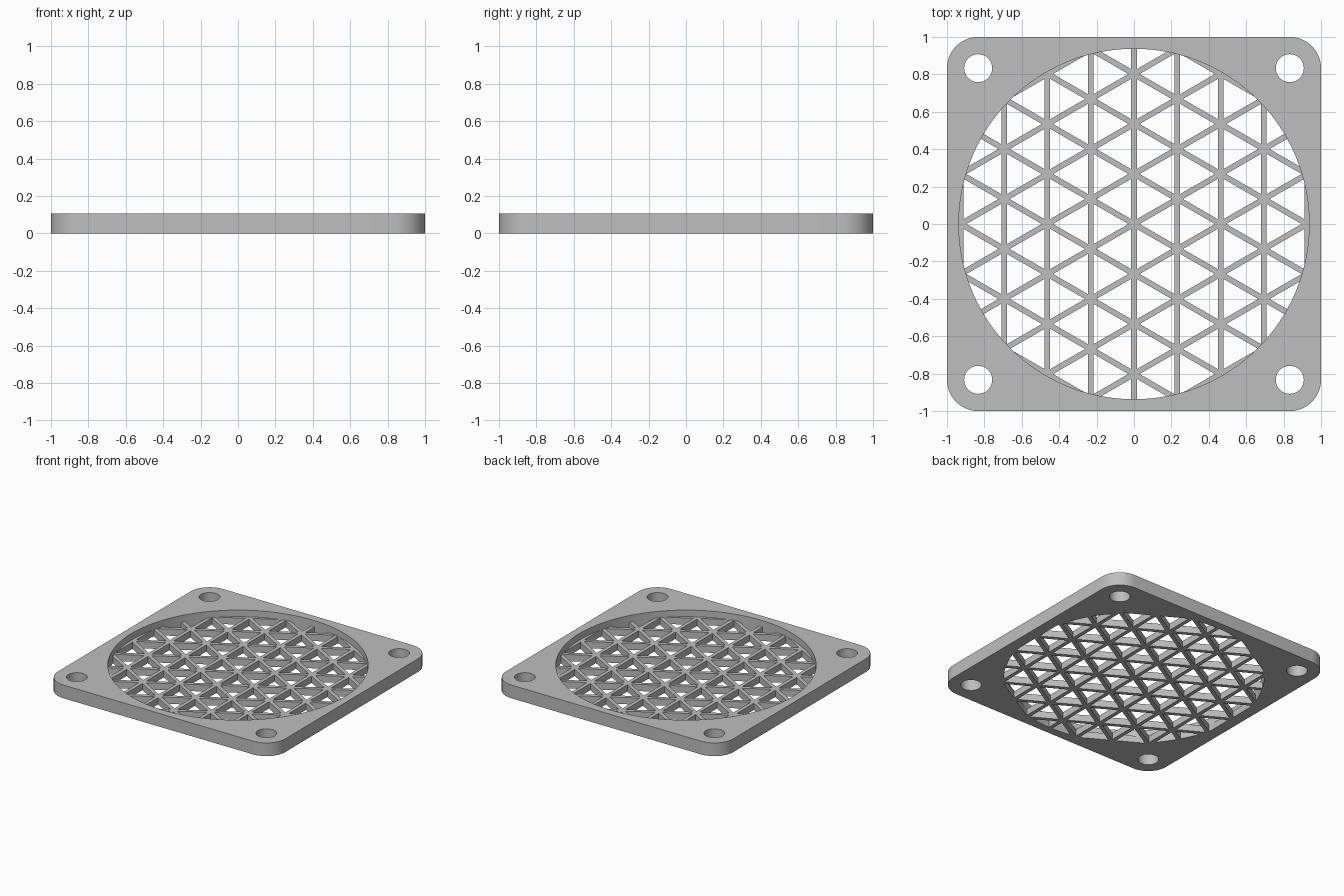
import bpy, bmesh
from math import cos, sin, pi, sqrt, radians, hypot

if "Cube" in bpy.data.objects:
    bpy.data.objects.remove(bpy.data.objects["Cube"])

HEIGHT, GRILLE_H = 0.105, 0.053
BORE_R, HOLE_R, HOLE_POS = 0.937, 0.075, 0.833
CORNER_R = 1 - HOLE_POS
PITCH, BAR = 0.2315, 0.03

grey = bpy.data.materials.new("light_grey")
grey.use_nodes = True
colour = (0.52, 0.52, 0.52, 1)
grey.diffuse_color = colour
grey.node_tree.nodes["Principled BSDF"].inputs["Base Color"].default_value = colour


def arc(cx, cy, r, start, end, steps):
    return [(cx + r * cos(start + (end - start) * i / steps),
             cy + r * sin(start + (end - start) * i / steps)) for i in range(steps + 1)]


def circle(cx, cy, r, sides):
    return arc(cx, cy, r, 0, 2 * pi, sides)[:-1]


def prisms(name, outlines, z0, z1):
    """One object holding an upright prism for each outline."""
    bm = bmesh.new()
    for pts in outlines:
        face = bm.faces.new([bm.verts.new((x, y, z0)) for x, y in pts])
        top = bmesh.ops.extrude_face_region(bm, geom=[face])["geom"]
        verts = [v for v in top if isinstance(v, bmesh.types.BMVert)]
        bmesh.ops.translate(bm, verts=verts, vec=(0, 0, z1 - z0))
    bmesh.ops.recalc_face_normals(bm, faces=bm.faces)
    mesh = bpy.data.meshes.new(name)
    bm.to_mesh(mesh)
    bm.free()
    mesh.materials.append(grey)
    obj = bpy.data.objects.new(name, mesh)
    bpy.context.collection.objects.link(obj)
    return obj


def cut(obj, cutter):
    """Subtract the cutter, bake the result and drop the cutter."""
    cutter.hide_render = True
    mod = obj.modifiers.new("cut", "BOOLEAN")
    mod.operation, mod.solver, mod.object = "DIFFERENCE", "EXACT", cutter
    graph = bpy.context.evaluated_depsgraph_get()
    mesh = bpy.data.meshes.new_from_object(obj.evaluated_get(graph))
    obj.modifiers.clear()
    obj.data = mesh
    bpy.data.objects.remove(cutter)


# Square frame with rounded corners, a round bore and four screw holes
corners = [(1, 1), (-1, 1), (-1, -1), (1, -1)]
outline = []
for i, (sx, sy) in enumerate(corners):
    outline += arc(sx * HOLE_POS, sy * HOLE_POS, CORNER_R, i * pi / 2, (i + 1) * pi / 2, 12)
frame = prisms("frame", [outline], 0, HEIGHT)
holes = [circle(sx * HOLE_POS, sy * HOLE_POS, HOLE_R, 32) for sx, sy in corners]
holes.append(circle(0, 0, BORE_R, 128))
cut(frame, prisms("frame_cutter", holes, -0.1, HEIGHT + 0.1))

# Thin grille disc, pierced by triangles that leave three sets of bars
grille = prisms("grille", [circle(0, 0, BORE_R, 128)], 0, GRILLE_H)
step = 2 * PITCH / sqrt(3)
tri_r = 2 * (PITCH / 3 - BAR / 2)
triangles = []
for col in range(-5, 6):
    for row in range(-5, 6):
        x, y = col * PITCH, (row + (col % 2) / 2) * step
        for side in (1, -1):
            cx = x + side * 2 * PITCH / 3
            if hypot(cx, y) < BORE_R + tri_r:
                point = 0 if side < 0 else pi
                triangles.append(arc(cx, y, tri_r, point, point + 4 * pi / 3, 2))
cut(grille, prisms("grille_cutter", triangles, -0.1, GRILLE_H + 0.1))

# Smooth the round walls, keep the rims crisp
bpy.ops.object.select_all(action="DESELECT")
for obj in (frame, grille):
    obj.select_set(True)
bpy.context.view_layer.objects.active = frame
bpy.ops.object.shade_smooth_by_angle(angle=radians(30))
